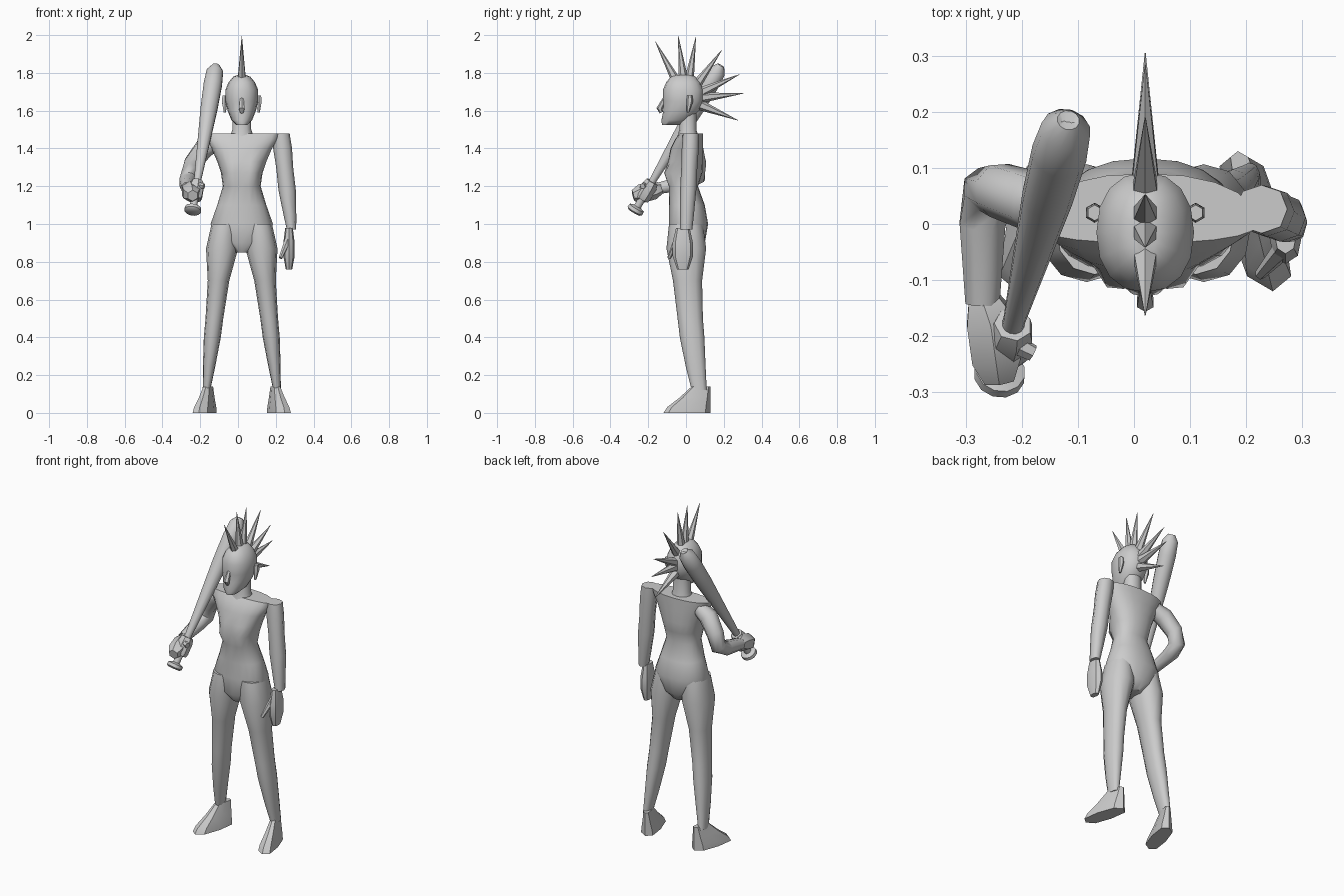
import bpy, bmesh, math
from mathutils import Vector

if "Cube" in bpy.data.objects:
    bpy.data.objects.remove(bpy.data.objects["Cube"], do_unlink=True)

MIDDLE = 0.02  # the body stands slightly off centre

grey = bpy.data.materials.new("plain grey")
grey.use_nodes = True
grey.diffuse_color = (0.6, 0.6, 0.6, 1)
grey.node_tree.nodes["Principled BSDF"].inputs["Base Color"].default_value = grey.diffuse_color


def skin(name, loops, angle):
    """Bridge matching loops of points, cap both ends and shade the result."""
    bm = bmesh.new()
    rings = [[bm.verts.new(point) for point in loop] for loop in loops]
    for lower, upper in zip(rings, rings[1:]):
        for i in range(len(lower)):
            bm.faces.new((lower[i - 1], lower[i], upper[i], upper[i - 1]))
    bm.faces.new(rings[0])
    bm.faces.new(rings[-1])
    bmesh.ops.recalc_face_normals(bm, faces=bm.faces)
    mesh = bpy.data.meshes.new(name)
    bm.to_mesh(mesh)
    bm.free()
    mesh.materials.append(grey)
    part = bpy.data.objects.new(name, mesh)
    bpy.context.collection.objects.link(part)
    bpy.ops.object.select_all(action='DESELECT')
    part.select_set(True)
    bpy.context.view_layer.objects.active = part
    bpy.ops.object.shade_smooth_by_angle(angle=math.radians(angle))


def power(value, exponent):
    return math.copysign(abs(value) ** exponent, value)


def stack(name, sections, plan, sides=12, exponent=0.9, mirror=1, shape=None, angle=50):
    """Level rings of (height, half width); plan gives centre x, centre y and half depth."""
    loops = []
    for z, half in sections:
        centre_x, centre_y, depth = plan(z, half)
        loop = []
        for i in range(sides):
            turn = math.tau * i / sides
            x = centre_x + half * power(math.cos(turn), exponent)
            y = centre_y + depth * power(math.sin(turn), exponent)
            if shape:
                x, y = shape(x, y, z)
            loop.append((MIDDLE + mirror * x, y, z))
        loops.append(loop)
    skin(name, loops, angle)


def tube(name, points, sides=8, angle=50):
    """Round rings along a path of (position, radius) pairs."""
    path = [Vector(position) for position, radius in points]
    loops = []
    for i, (position, radius) in enumerate(points):
        before, after = path[max(i - 1, 0)], path[min(i + 1, len(path) - 1)]
        tangent = (after - before).normalized()
        across = Vector((1, 0, 0))
        across = (across - tangent * across.dot(tangent)).normalized()
        other = tangent.cross(across)
        turns = [math.tau * (k + 0.5) / sides for k in range(sides)]
        loops.append([path[i] + radius * (across * math.cos(t) + other * math.sin(t))
                      for t in turns])
    skin(name, loops, angle)


def bump(value, peak, spread):
    return math.exp(-((value - peak) / spread) ** 2)


# Torso: bust and sloping chest at the front, seat and hollow waist at the back
def torso_shape(x, y, z):
    if y < 0:
        y *= 1 - 0.8 * bump(z, 1.52, 0.08)
        y -= 0.04 * bump(z, 1.27, 0.05) * bump(abs(x), 0.06, 0.04)
    else:
        y *= 1 + 0.3 * bump(z, 1, 0.1) - 0.3 * bump(z, 1.2, 0.05)
    return x, y


stack("torso", [(0.85, 0.04), (0.9, 0.12), (1, 0.165), (1.1, 0.13), (1.2, 0.1), (1.27, 0.11),
                (1.33, 0.13), (1.4, 0.16), (1.45, 0.19), (1.48, 0.2)],
      lambda z, half: (0, 0, 0.06 if z < 0.9 else 0.09), sides=20, shape=torso_shape)

# Neck, and a head whose jaw swings forward
stack("neck", [(1.44, 0.07), (1.5, 0.05), (1.6, 0.05)],
      lambda z, half: (0, 0.01, half * 0.9))
stack("head", [(1.525, 0.03), (1.55, 0.055), (1.6, 0.075), (1.65, 0.087), (1.71, 0.087),
               (1.75, 0.07), (1.78, 0.045), (1.79, 0.02)],
      lambda z, half: (0, -0.015 - 4 * max(0, 1.65 - z) ** 2, half + 0.02), sides=16)
tube("nose", [((MIDDLE, -0.11, 1.67), 0.01), ((MIDDLE, -0.14, 1.61), 0.017),
              ((MIDDLE, -0.13, 1.59), 0.01)], sides=6)


# Legs, feet and ears on both sides
def toe_out(x, y, z):
    return x + (0.07 - y) / 4, y


for word, mirror in (("left", 1), ("right", -1)):
    side_x = MIDDLE + mirror * 0.09
    tube(word + "_ear", [((side_x, 0.01, 1.59), 0.006), ((side_x, 0.02, 1.65), 0.018),
                         ((side_x, 0.02, 1.68), 0.014)], sides=6)
    stack(word + "_leg", [(1, 0.07), (0.87, 0.085), (0.7, 0.057), (0.5, 0.047), (0.4, 0.045),
                          (0.25, 0.033), (0.12, 0.02)],
          lambda z, half: (0.2 - 0.11 * z, 0.09 * (1 - z) ** 2, half + 0.02), mirror=mirror)
    stack(word + "_foot", [(0, 0.05), (0.03, 0.046), (0.08, 0.033), (0.14, 0.02)],
          lambda z, half: (0.18, 0.13 - half * 2.5, half * 2.5),
          sides=8, exponent=0.7, mirror=mirror, shape=toe_out, angle=35)

# Hanging left arm and hand
stack("left_arm", [(1.48, 0.046), (1.4, 0.05), (1.3, 0.045), (1.18, 0.046), (1.05, 0.034),
                   (0.97, 0.025)],
      lambda z, half: (0.37 - 0.11 * z, (z - 0.95) / 20, 0.02 + half / 2), sides=8)
stack("left_hand", [(0.98, 0.02), (0.9, 0.03), (0.83, 0.03), (0.76, 0.017)],
      lambda z, half: (0.25, -0.017, half * 1.8), sides=8, angle=35)
tube("left_thumb", [((0.27, -0.04, 0.93), 0.02), ((0.225, -0.09, 0.82), 0.01)], sides=6)

# Bent right arm reaching forward to a fist
tube("right_arm", [((-0.12, 0.03, 1.43), 0.045), ((-0.18, 0.04, 1.4), 0.054),
                   ((-0.24, 0.06, 1.32), 0.05), ((-0.26, 0.06, 1.25), 0.047),
                   ((-0.27, 0, 1.22), 0.044), ((-0.27, -0.14, 1.19), 0.033)])
tube("right_fist", [((-0.27, -0.13, 1.19), 0.03), ((-0.255, -0.17, 1.18), 0.05),
                    ((-0.245, -0.24, 1.16), 0.05), ((-0.24, -0.28, 1.15), 0.03)],
     sides=6, angle=35)
tube("right_thumb", [((-0.24, -0.2, 1.21), 0.02), ((-0.18, -0.23, 1.2), 0.015)], sides=6)

# Bat resting back over the right shoulder, with fingers closed round its grip
knob, tip = Vector((-0.24, -0.27, 1.07)), Vector((-0.117, 0.185, 1.84))


def along(*profile):
    return [(knob.lerp(tip, part), radius) for part, radius in profile]


tube("bat", along((-0.01, 0.036), (0, 0.046), (0.02, 0.044), (0.03, 0.02), (0.22, 0.02),
                  (0.7, 0.046), (0.87, 0.05), (0.96, 0.045), (1, 0.02), (0.99, 0.01)), sides=12)
tube("right_fingers", along((0.08, 0.036), (0.1, 0.042), (0.17, 0.042), (0.2, 0.034)),
     sides=7, angle=35)

# Fan of hair spikes over the crown, shortening towards the nape
crown = Vector((MIDDLE, 0, 1.66))
for number, degrees in enumerate((-28, -7, 9, 36, 65, 84, 112), 1):
    lean = math.radians(degrees)
    outward = Vector((0, math.sin(lean), math.cos(lean)))
    length = 0.336 - 0.02 * lean
    tube(f"hair_spike_{number}", [(crown + outward * 0.08, 0.028),
                                  (crown + outward * length, 0.001)], sides=6, angle=35)
